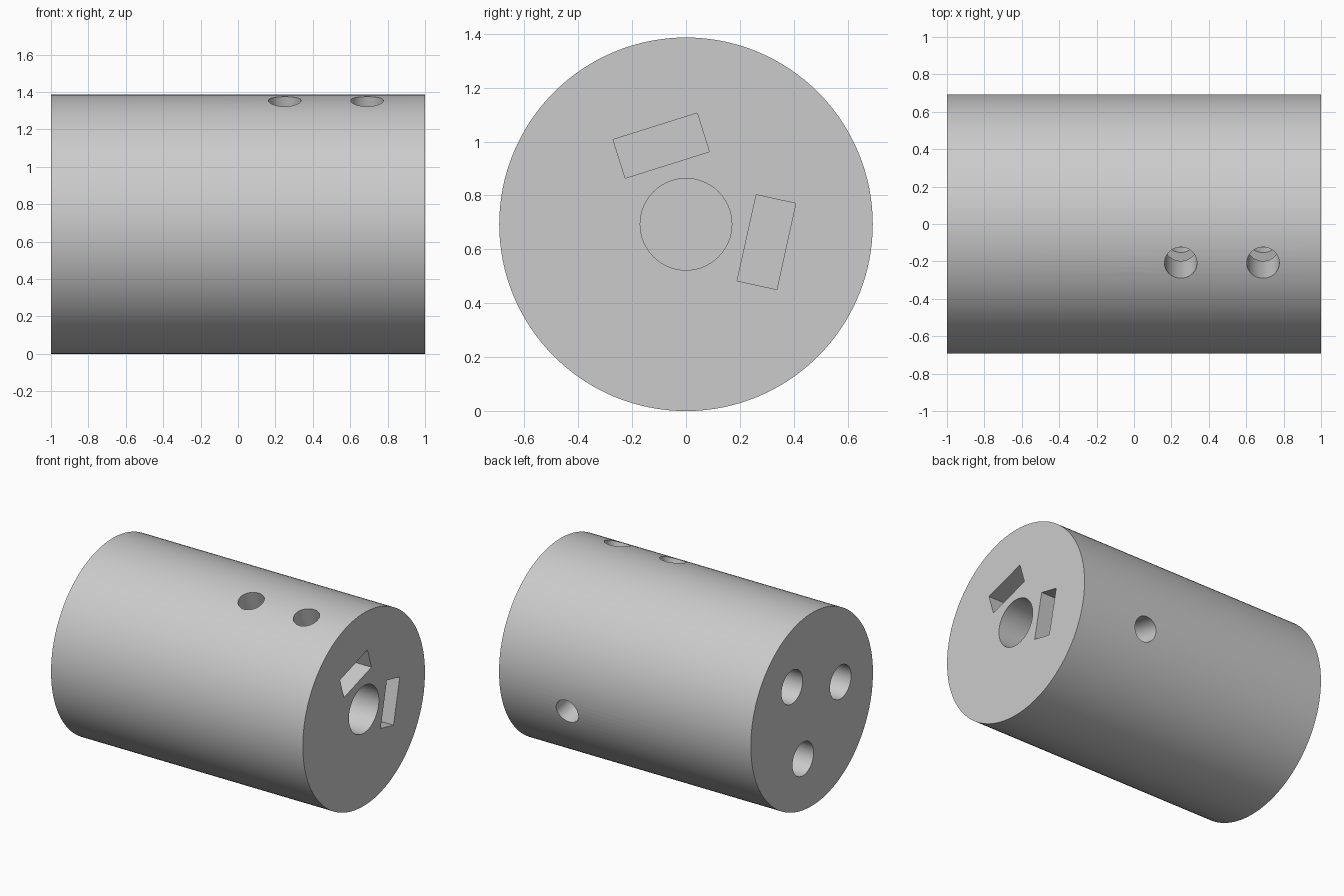
import bpy
from math import radians, sin, cos, pi
from mathutils import Matrix, Vector

cube = bpy.data.objects.get("Cube")
if cube:
    bpy.data.objects.remove(cube, do_unlink=True)

RADIUS = 0.693
AXIS_Z = RADIUS

# One plain grey material
grey = bpy.data.materials.new("light grey")
grey.use_nodes = True
colour = (0.6, 0.6, 0.6, 1)
grey.diffuse_color = colour
grey.node_tree.nodes["Principled BSDF"].inputs["Base Color"].default_value = colour


def polar(x, angle, r):
    """Point at a distance r from the long axis; the angle runs from +y towards +z."""
    a = radians(angle)
    return Vector((x, r * cos(a), AXIS_Z + r * sin(a)))


def rod(name, start, end, radius, sides):
    """Cylinder between two points."""
    axis = end - start
    bpy.ops.mesh.primitive_cylinder_add(
        vertices=sides, radius=radius, depth=axis.length,
        location=(start + end) / 2, rotation=axis.to_track_quat('Z', 'Y').to_euler())
    obj = bpy.context.object
    obj.name = name
    return obj


def slot(name, x_inner, angle):
    """Box pocket open at the +x end, its flat side facing outwards."""
    bpy.ops.mesh.primitive_cube_add(size=1)
    obj = bpy.context.object
    obj.name = name
    length = 1.1 - x_inner
    obj.matrix_world = (Matrix.Translation(polar(x_inner + length / 2, angle, 0.306))
                        @ Matrix.Rotation(radians(angle), 4, 'X')
                        @ Matrix.Diagonal((length, 0.15, 0.327, 1)))
    return obj


# Main body
body = rod("coupling_body", polar(-1, 0, 0), polar(1, 0, 0), RADIUS, 128)
body.data.materials.append(grey)

# Shaft bore and nut slots in the +x end
TOP, SIDE = 107.5, -12.5
cutters = [rod("shaft_bore", polar(0, 0, 0), polar(1.1, 0, 0), 0.17, 64),
           slot("top_nut_slot", 0.09, TOP),
           slot("side_nut_slot", 0.3, SIDE)]

# Radial screw holes running through the slots into the bore
for x, angle in ((0.25, TOP), (0.69, TOP), (0.47, SIDE)):
    cutters.append(rod("screw_hole", polar(x, angle, 0.05), polar(x, angle, 0.9), 0.087, 48))

# Three mounting holes in the -x end
for i in range(3):
    angle = 47.5 + 120 * i
    cutters.append(rod("mounting_hole", polar(-1.1, angle, 0.333),
                       polar(-0.3, angle, 0.333), 0.12, 48))

# Cut every opening, then discard the cutters
for cutter in cutters:
    cutter.hide_render = True
    mod = body.modifiers.new(cutter.name, 'BOOLEAN')
    mod.operation = 'DIFFERENCE'
    mod.solver = 'EXACT'
    mod.object = cutter
bpy.context.view_layer.update()
cut_mesh = bpy.data.meshes.new_from_object(
    body.evaluated_get(bpy.context.evaluated_depsgraph_get()))
body.modifiers.clear()
body.data = cut_mesh
for cutter in cutters:
    bpy.data.objects.remove(cutter, do_unlink=True)
cut_mesh.materials.clear()
cut_mesh.materials.append(grey)
for face in cut_mesh.polygons:
    face.material_index = 0

# Smooth curved walls, crisp rims
bpy.ops.object.select_all(action='DESELECT')
body.select_set(True)
bpy.context.view_layer.objects.active = body
bpy.ops.object.shade_smooth_by_angle(angle=pi / 6)
